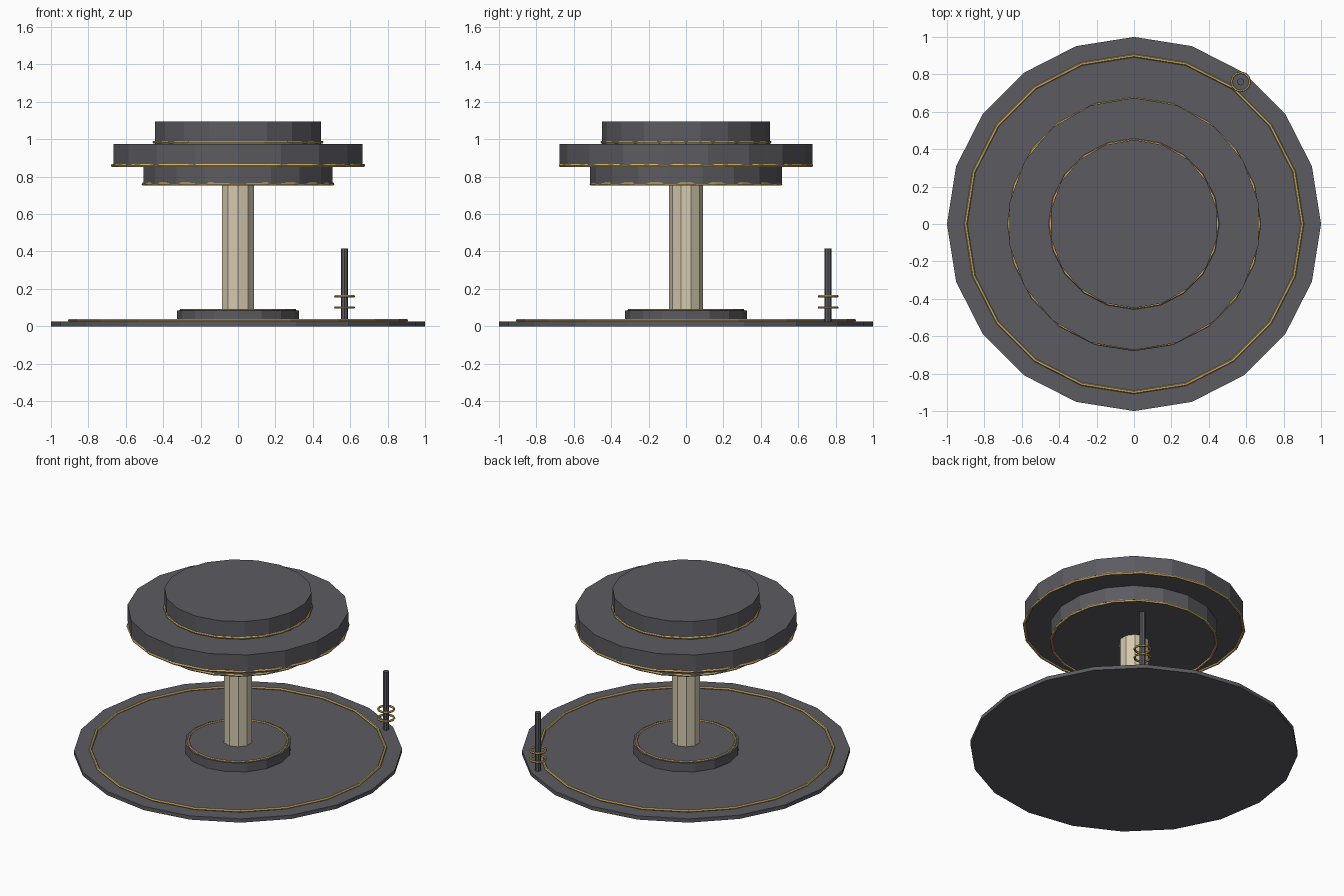
import bpy
import math

if "Cube" in bpy.data.objects:
    bpy.data.objects.remove(bpy.data.objects["Cube"])


def material(name, rgb):
    m = bpy.data.materials.new(name)
    m.diffuse_color = (*rgb, 1)
    m.use_nodes = True
    m.node_tree.nodes["Principled BSDF"].inputs["Base Color"].default_value = m.diffuse_color
    return m


GREY = material("slate grey", (0.105, 0.105, 0.12))
GOLD = material("gold", (0.62, 0.43, 0.13))
CREAM = material("cream", (0.66, 0.59, 0.43))


def finish(name, mat):
    ob = bpy.context.object
    ob.name = name
    ob.data.materials.append(mat)
    return ob


def disc(name, sides, radius, z0, z1, mat, x=0, y=0):
    bpy.ops.mesh.primitive_cylinder_add(vertices=sides, radius=radius, depth=z1 - z0,
                                        location=(x, y, (z0 + z1) / 2))
    return finish(name, mat)


def ring(name, sides, major, minor, z, x=0, y=0):
    bpy.ops.mesh.primitive_torus_add(major_segments=sides, minor_segments=6,
                                     major_radius=major, minor_radius=minor,
                                     location=(x, y, z))
    return finish(name, GOLD)


# Floor plate with inlaid trim
disc("floor_plate", 20, 1.0, 0, 0.025, GREY)
ring("floor_trim", 20, 0.9, 0.009, 0.031)

# Plinth and column
disc("plinth", 16, 0.325, 0.025, 0.085, GREY)
ring("plinth_trim", 20, 0.305, 0.007, 0.086)
disc("column", 10, 0.09, 0.08, 0.77, CREAM)

# Stacked canopy tiers, each with a trim ring at its lower edge
tiers = [("lower", 0.513, 0.76, 0.86, 0.506, 0.009),
         ("middle", 0.675, 0.86, 0.975, 0.671, 0.009),
         ("upper", 0.45, 0.975, 1.095, 0.449, 0.008)]
for name, r, z0, z1, major, minor in tiers:
    disc(name + "_tier", 18, r, z0, z1, GREY)
    ring(name + "_trim", 20, major, minor, z0 + (0.01 if name == "upper" else 0))

# Post with two hoops near the rim
PX, PY = 0.57, 0.76
disc("post", 8, 0.019, 0.025, 0.415, GREY, PX, PY)
for i, z in enumerate((0.1, 0.16)):
    ring(f"post_hoop_{i + 1}", 12, 0.049, 0.007, z, PX, PY)
